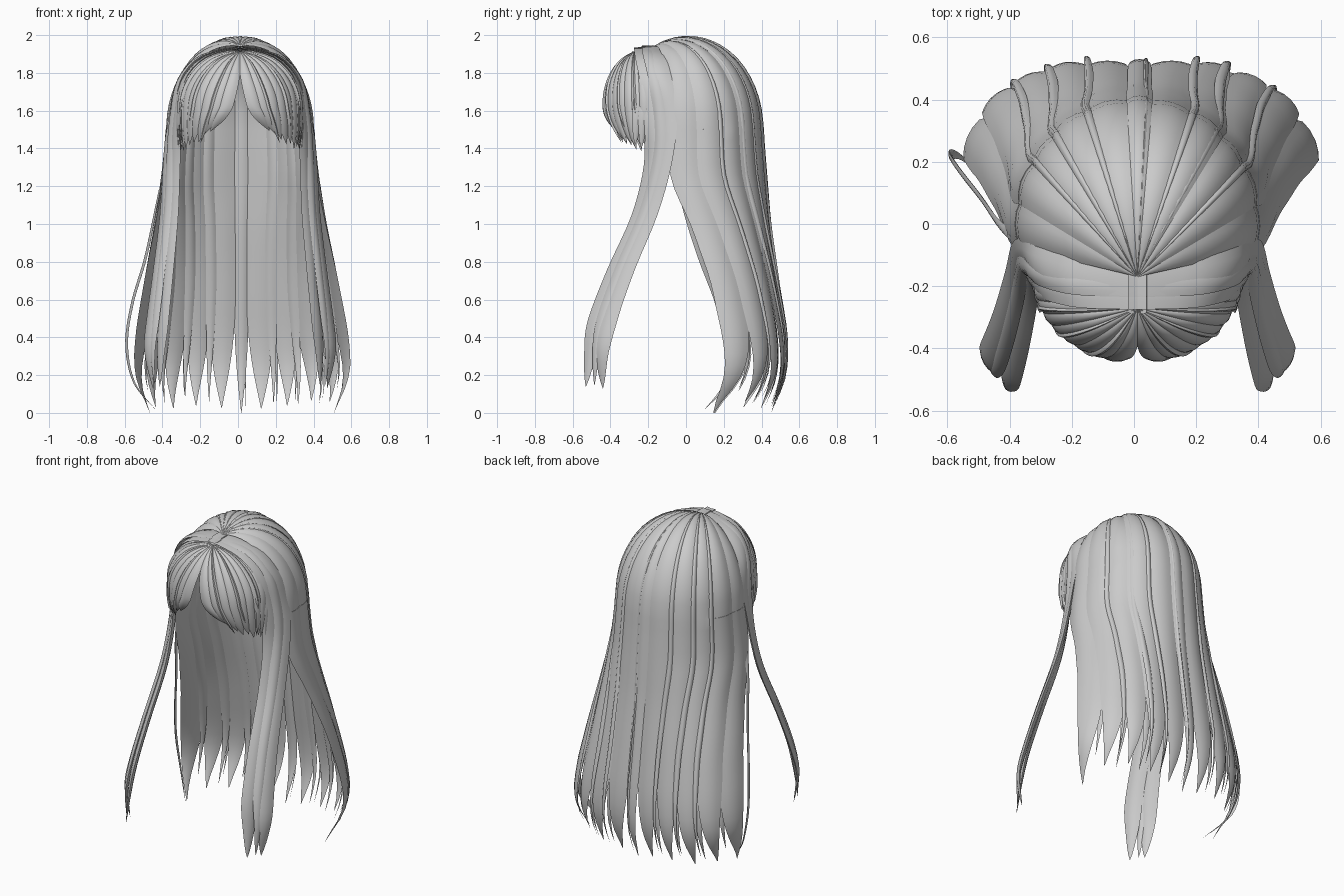
import bpy, bmesh, math, random
from mathutils import Vector

if "Cube" in bpy.data.objects:
    bpy.data.objects.remove(bpy.data.objects["Cube"])

random.seed(4)
mat = bpy.data.materials.new("hair grey")
mat.diffuse_color = (0.6, 0.6, 0.6, 1)
mat.use_nodes = True
mat.node_tree.nodes["Principled BSDF"].inputs["Base Color"].default_value = mat.diffuse_color
SHIFT = .011    # the whole head of hair sits slightly to the right

# z, side radius, back radius, how far locks drift toward the back
PROFILE = [(1.5, .38, .395, 1), (1.25, .405, .415, 1), (1.0, .445, .435, .84),
           (.7, .515, .475, .73), (.4, .57, .515, .69), (.22, .575, .52, .70),
           (.1, .53, .49, .75), (-.02, .45, .43, .82)]


def lookup(z):
    z = max(-.02, min(1.5, z))
    for a, b in zip(PROFILE, PROFILE[1:]):
        if z >= b[0]:
            t = (a[0] - z) / (a[0] - b[0])
            return [a[i] + (b[i] - a[i]) * t for i in (1, 2, 3)]


def smooth_lookup(z):
    rows = [lookup(z + k) for k in (-.08, -.04, 0, .04, .08)]
    return [sum(c) / 5 for c in zip(*rows)]


def rim(d, z):
    """Point of the hanging hair; d is the angle away from straight back."""
    rs, rb, k = smooth_lookup(z)
    a = math.radians(d * k)
    r = 1 / math.hypot(math.sin(a) / rs, math.cos(a) / rb)
    low = max(0, min(1, 1.25 - z))
    r += .06 * math.sin(2 * a) ** 2 * low
    x = r * math.sin(a)
    return x * (1 + low * (.06 if x > 0 else .02)), r * math.cos(a)


def back_surface(d0, z_end, lift=0, flare=0):
    """Runs from the parting over the dome, then down to z_end."""
    def f(off, s):
        if s < .4:
            t = math.sin(s / .4 * math.pi / 2)
            x, y = rim(d0 + off, 1.5)
            x, y = x * t, -.17 + (y + .17) * t
            rho = (x / .38) ** 2 + (y / .395) ** 2
            z = 1.5 + .49 * math.sqrt(max(0, 1 - rho))
        else:
            z = 1.5 + (z_end - 1.5) * (s - .4) / .6
            x, y = rim(d0 + off, z)
        n = Vector((x, y, max(0, z - 1.45))).normalized()
        out = lift * min(1, s * 5) + flare * max(0, s - .5) * 2 * (1 - max(0, s - .85) * 5)
        return Vector((x, y, z)) + n * out, n
    return f


def bang_surface(p0, p1, z_end, sign):
    """Fans out over the forehead from the front of the parting."""
    def f(off, s):
        a = math.radians(p0 + (p1 - p0) * s * s + off)
        ex, ey = .325 * math.sin(a), -.267 * math.cos(a)
        if s < .6:
            t = math.sin(s / .6 * math.pi / 2)
            x, y = ex * t, -.10 + (ey + .10) * t
            z = 1.62 + .315 * math.sqrt(max(0, 1 - (x / .325) ** 2 - (y / .267) ** 2))
        else:
            g = (s - .6) / .4
            x, y = ex * (1 - .04 * g * g), ey * (1 - .14 * g * g)
            z = 1.62 + (z_end - 1.62) * g
        n = Vector((x * sign, y, max(0, z - 1.6))).normalized()
        return Vector((x * sign, y - .17, z)), n
    return f


def path_surface(pts, wdir, sign):
    """Ribbon along a smooth path."""
    pts = [Vector((p[0] * sign, p[1], p[2])) for p in pts]

    def at(s):
        u = max(0, min(.9999, s)) * (len(pts) - 1)
        i, t = int(u), u - int(u)
        p = [pts[max(0, min(len(pts) - 1, i + k))] for k in (-1, 0, 1, 2)]
        return .5 * (2 * p[1] + (p[2] - p[0]) * t
                     + (2 * p[0] - 5 * p[1] + 4 * p[2] - p[3]) * t * t
                     + (3 * p[1] - p[0] - 3 * p[2] + p[3]) * t ** 3)

    def f(off, s):
        # the ribbon lies flat on the crown and turns toward wdir as it falls
        turn = max(0, min(1, (s - .2) * 5))
        w = Vector((wdir[0] * sign * turn, wdir[1], 0)).normalized()
        n = (at(s + .01) - at(s - .01)).cross(w).normalized()
        if n.x * sign < 0 and s > .2 or n.z < -.3 and s <= .2:
            n = -n
        return at(s) + w * off, n
    return f


def add_lock(bm, surf, width, bump, thick, taper, rows=36, power=1.8):
    """Lens-shaped lock with a ridged outside and a pointed tip."""
    rings = []
    for i in range(rows + 1):
        s = i / rows
        k = 1 - max(0, (s - taper) / (1 - taper)) ** power
        w, grow = width * max(k, .02), min(1, .1 + s * 4) * max(k, .03)
        ring = []
        for j in (-1, -.5, 0, .5, 1, .5, 0, -.5):
            p, n = surf(j * w, s)
            h = bump * (1 - j * j) if len(ring) < 5 else -thick * (1 - j * j)
            ring.append(bm.verts.new(p + n * h * grow))
        rings.append(ring)
    for a, b in zip(rings, rings[1:]):
        for j in range(8):
            bm.faces.new((a[j], a[(j + 1) % 8], b[(j + 1) % 8], b[j]))
    bm.faces.new(rings[0])
    bm.faces.new(rings[-1])


def finish(name, bm):
    bmesh.ops.recalc_face_normals(bm, faces=bm.faces)
    bmesh.ops.translate(bm, verts=bm.verts, vec=(SHIFT, 0, 0))
    me = bpy.data.meshes.new(name)
    bm.to_mesh(me)
    bm.free()
    me.materials.append(mat)
    ob = bpy.data.objects.new(name, me)
    bpy.context.collection.objects.link(ob)
    bpy.ops.object.select_all(action='DESELECT')
    ob.select_set(True)
    bpy.context.view_layer.objects.active = ob
    bpy.ops.object.shade_smooth_by_angle(angle=math.radians(50))


# Wide locks that form the long back curtain: angle, half width
BACK = [(-90, 12), (-70, 10.5), (-52, 9.5), (-34, 9.5), (-15, 11), (1, 6),
        (16.5, 11), (35, 9.5), (53, 9.5), (71, 10.5), (91, 12)]
bm = bmesh.new()
for i, (d, w) in enumerate(BACK):
    z_end = .0 if i in (0, 5, 10) else random.uniform(.02, .07)
    add_lock(bm, back_surface(d, z_end, .004 * (i % 2)), w, .012, .014, .76, 40, 2)
finish("back_hair", bm)

# Shorter locks underneath, behind some of the seams
bm = bmesh.new()
for d in (-80, -61, -43, -25, 26, 44, 62, 81):
    add_lock(bm, back_surface(d, random.uniform(.03, .14), -.012), 4.5, .006, .008, .7)
finish("back_under_layer", bm)

# Narrow strands lying over the curtain, some flaring out
bm = bmesh.new()
for d, w, flare in ((-58, 2.4, .015), (-42, 2.6, .02), (-24, 2.2, .03),
                    (4, 1.6, .012), (27, 2.2, .03), (40, 2.6, .03), (62, 2.2, .01)):
    add_lock(bm, back_surface(d, random.uniform(.02, .1), .004, flare), w, .010, .006, .7)
stray = [(.37, -.06, 1.55), (.40, -.04, 1.3), (.445, 0, 1.08), (.50, .08, .82),
         (.57, .17, .58), (.60, .22, .36), (.56, .21, .16), (.45, .1, .02)]
add_lock(bm, path_surface(stray, (.4, 1), -1), .018, .007, .005, .7)
finish("loose_strands", bm)

# Parted bangs
bm = bmesh.new()
for sign in (-1, 1):
    for i in range(9):
        p0 = 5 + 10.4 * i
        p1 = 30 + 7.2 * i
        z_end = 1.48 - .085 * min(1, i / 5) + random.uniform(-.015, .015)
        add_lock(bm, bang_surface(p0, p1, z_end, sign), 7.5, .013, .005, .7, 28, 2)
    for i in range(3):
        add_lock(bm, bang_surface(18 + 24 * i, 42 + 16 * i, 1.43 + .02 * (i % 2), sign),
                 3, .018, .004, .7, 28)
finish("bangs", bm)

# Crown strands that fall in front of the shoulders, and short ones behind the bangs
bm = bmesh.new()
for sign in (-1, 1):
    front = [(-.03, -.22, 1.935), (.18, -.215, 1.885), (.30, -.19, 1.75), (.335, -.18, 1.55),
             (.345, -.175, 1.32), (.355, -.24, 1.05), (.38, -.37, .76), (.405, -.47, .5),
             (.42, -.505, .32), (.425, -.53, .14)]
    rear = [(-.03, -.175, 1.945), (.2, -.165, 1.89), (.32, -.13, 1.76), (.36, -.10, 1.55),
            (.378, -.125, 1.32), (.395, -.2, 1.05), (.43, -.32, .76), (.465, -.41, .5),
            (.485, -.445, .32), (.46, -.44, .13)]
    middle = [((a[0] + b[0]) / 2 + .01 * (k > 0), (a[1] + b[1]) / 2, a[2] + .006)
              for k, (a, b) in enumerate(zip(front, rear))]
    add_lock(bm, path_surface(front, (.6, 1), sign), .055, .014, .016, .78)
    add_lock(bm, path_surface(rear, (.6, 1), sign), .058, .014, .016, .78)
    add_lock(bm, path_surface(middle, (.6, 1), sign), .038, .014, .014, .74)
    for k in range(3):
        y = -.195 - .032 * k
        short = [(-.03, y, 1.935 - .011 * k), (.18, y, 1.87 - .012 * k), (.285, y + .01, 1.73),
                 (.33 - .008 * k, y, 1.57), (.325 - .01 * k, y - .01, 1.38 + .02 * k)]
        add_lock(bm, path_surface(short, (0, 1), sign), .028, .01, .006, .7, 24)
finish("side_locks", bm)
